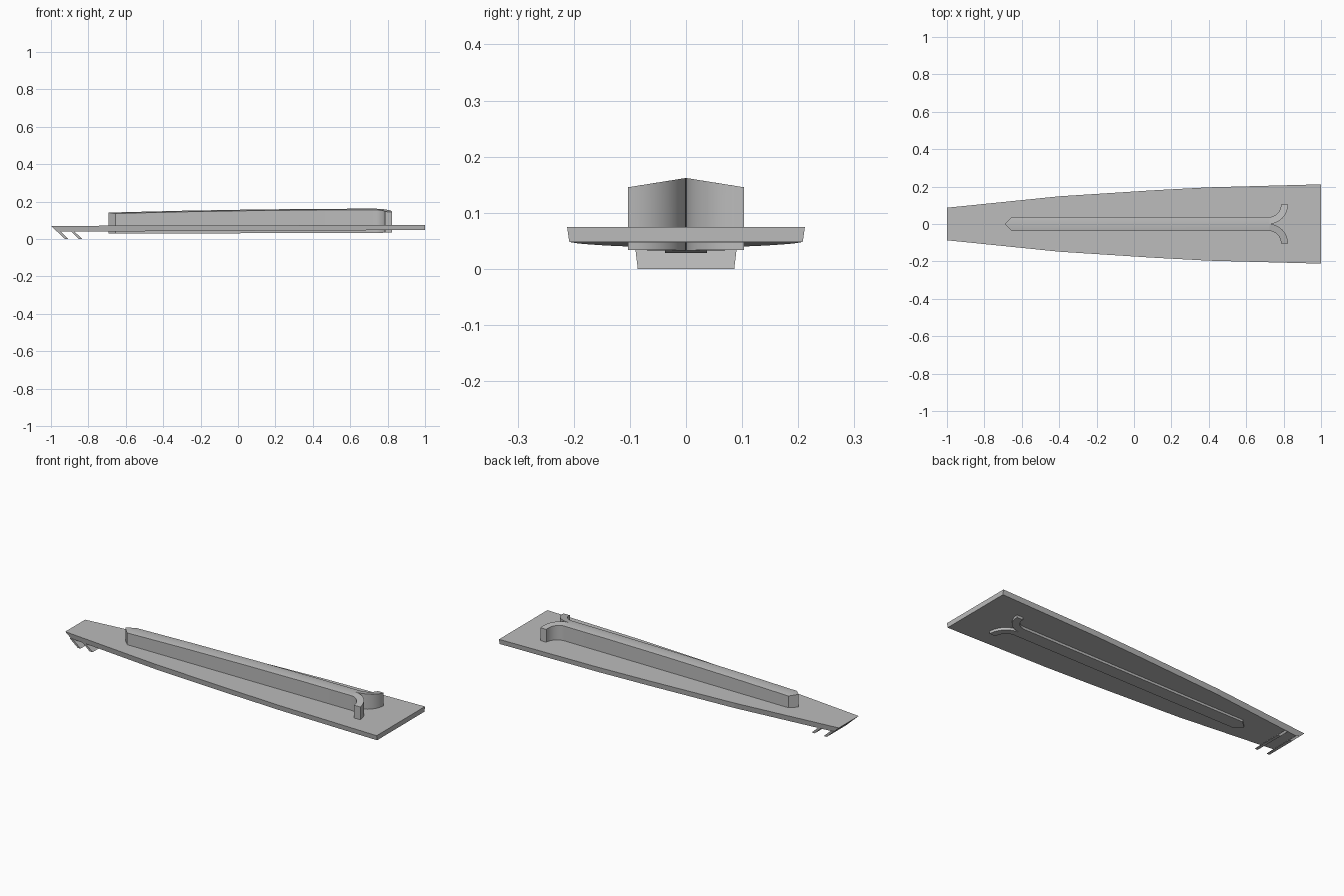
import bpy, bmesh
from math import sin, cos, pi

if "Cube" in bpy.data.objects:
    bpy.data.objects.remove(bpy.data.objects["Cube"])

grey = bpy.data.materials.new("plain grey")
grey.use_nodes = True
colour = (0.5, 0.5, 0.5, 1)
grey.diffuse_color = colour
grey.node_tree.nodes["Principled BSDF"].inputs["Base Color"].default_value = colour


def finish(name, bm):
    bmesh.ops.recalc_face_normals(bm, faces=bm.faces)
    mesh = bpy.data.meshes.new(name)
    bm.to_mesh(mesh)
    bm.free()
    mesh.materials.append(grey)
    ob = bpy.data.objects.new(name, mesh)
    bpy.context.collection.objects.link(ob)
    return ob


def loft(name, rings):
    """Skin a list of equal-length closed rings and cap both ends."""
    bm = bmesh.new()
    loops = [[bm.verts.new(p) for p in ring] for ring in rings]
    n = len(loops[0])
    for a, b in zip(loops, loops[1:]):
        for i in range(n):
            j = (i + 1) % n
            bm.faces.new((a[i], a[j], b[j], b[i]))
    bm.faces.new(loops[0])
    bm.faces.new(loops[-1])
    return finish(name, bm)


# Tapered plate with drafted sides and a raked narrow end
rings = []
for x, w in [(-1, 0.087), (-0.4, 0.148), (0.1, 0.18), (0.4, 0.196), (1, 0.212)]:
    top = 0.0725 + 0.0025 * x
    bottom = 0.0435 + 0.0045 * x
    xb = -0.967 if x == -1 else x
    rings.append([(x, -w, top), (x, w, top), (xb, w - 0.004, bottom), (xb, -w + 0.004, bottom)])
loft("plate", rings)


# Wall passing through the plate: pointed at one end, forked at the other
def wall_top(x, y):
    ridge = 0.141 + 0.021 * (1 - ((0.75 - x) / 1.44) ** 2)
    return ridge - 0.16 * abs(y)


def wall_bottom(x):
    return 0.0305 + 0.0035 * x


steps = 10
xc, yc, r_out, r_in = 0.72, 0.103, 0.066, 0.103
pairs = [((-0.692, 0.0), (-0.692, 0.0)), ((-0.655, 0.037), (-0.655, 0.0))]
pairs += [((x, 0.037), (x, 0.0)) for x in (-0.3, 0.1, 0.45)]
for i in range(steps + 1):
    a = i / steps * pi / 2
    pairs.append(((xc + r_out * sin(a), yc - r_out * cos(a)),
                  (xc + r_in * sin(a), yc - r_in * cos(a))))

bm = bmesh.new()
for side in (1, -1):
    prev = None
    for outer, inner in pairs:
        cell = []
        for x, y in (outer, inner):
            y *= side
            cell += [bm.verts.new((x, y, wall_bottom(x))), bm.verts.new((x, y, wall_top(x, y)))]
        if prev:
            ob, ot, ib, it = cell
            pob, pot, pib, pit = prev
            bm.faces.new((pot, ot, it, pit))
            bm.faces.new((pob, pib, ib, ob))
            bm.faces.new((pob, ob, ot, pot))
            if inner[0] > xc:
                bm.faces.new((pib, pit, it, ib))
        prev = cell
    bm.faces.new((prev[0], prev[2], prev[3], prev[1]))
bmesh.ops.remove_doubles(bm, verts=bm.verts, dist=0.0005)
bmesh.ops.dissolve_degenerate(bm, edges=bm.edges, dist=0.0001)
wall = finish("forked_wall", bm)
bpy.context.view_layer.objects.active = wall
wall.select_set(True)
bpy.ops.object.shade_smooth_by_angle(angle=pi / 9)

# Two raked slats below the narrow end
for name, x in (("front_slat", -0.925), ("rear_slat", -0.851)):
    rings = []
    for z, w in ((0.0, 0.086), (0.042, 0.091)):
        xs = x - z * 1.05
        rings.append([(xs, -w, z), (xs + 0.018, -w, z), (xs + 0.018, w, z), (xs, w, z)])
    loft(name, rings)
